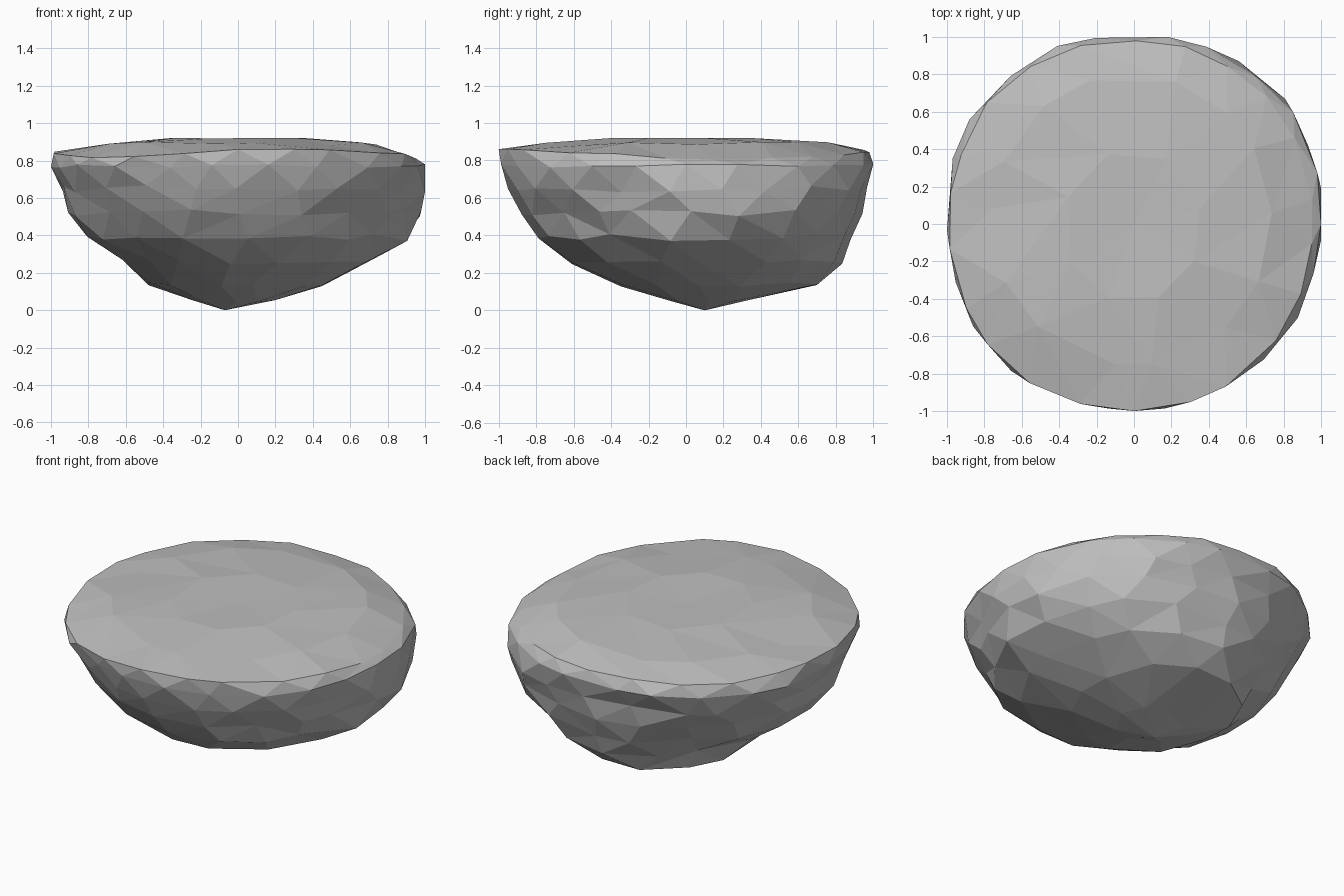
import bpy
import bmesh
import math
import random
from mathutils import Vector

random.seed(11)
cube = bpy.data.objects.get("Cube")
if cube:
    bpy.data.objects.remove(cube, do_unlink=True)

stone = bpy.data.materials.new("grey_stone")
stone.use_nodes = True
grey = (0.52, 0.52, 0.52, 1)
stone.diffuse_color = grey
bsdf = stone.node_tree.nodes["Principled BSDF"]
bsdf.inputs["Base Color"].default_value = grey
bsdf.inputs["Roughness"].default_value = 0.9

# Cross-sections: count, height, left, right, front and back reach, roughness,
# and fullness of the corners (back +x, back -x, front -x, front +x)
ROUND = (1, 1, 1, 1)
SECTIONS = [
    (8, 0.05, -0.24, 0.20, -0.07, 0.32, 0.005, ROUND),
    (12, 0.14, -0.49, 0.46, -0.35, 0.72, 0.012, ROUND),
    (15, 0.26, -0.63, 0.73, -0.62, 0.83, 0.015, (1.03, 0.96, 1, 1)),
    (18, 0.39, -0.81, 0.90, -0.80, 0.88, 0.02, (1.05, 0.97, 1, 0.97)),
    (20, 0.52, -0.90, 0.98, -0.91, 0.93, 0.02, (1.05, 1, 1, 0.95)),
    (22, 0.65, -0.96, 1.01, -0.97, 0.97, 0.02, (1.04, 1.01, 1, 0.96)),
    (22, 0.77, -1.01, 1.01, -1.00, 1.01, 0.012, (1.02, 1.03, 1.01, 0.99)),
    (22, None, -0.99, 0.96, -1.00, 0.98, 0.007, (1.02, 1.03, 1.02, 1.01)),
    (14, 0.895, -0.76, 0.74, -0.75, 0.80, 0.006, ROUND),
    (8, 0.918, -0.38, 0.36, -0.42, 0.40, 0.004, ROUND),
]
# Height of the uneven rim at each eighth turn, starting from +x
RIM = [0.81, 0.82, 0.85, 0.85, 0.85, 0.81, 0.86, 0.85]
# Chipped spots: centre, reach, depth
CHIPS = [
    ((0.18, -0.91, 0.49), 0.20, 0.07),
    ((0.65, -0.72, 0.45), 0.20, 0.04),
    ((0.92, -0.38, 0.62), 0.20, 0.05),
    ((-0.38, -0.88, 0.62), 0.20, 0.03),
    ((0.75, 0.55, 0.30), 0.20, 0.03),
    ((-0.60, 0.62, 0.30), 0.20, 0.03),
    ((0.72, -0.12, 0.90), 0.20, 0.025),
    ((-0.75, 0.02, 0.90), 0.20, 0.025),
    ((0.50, -0.55, 0.90), 0.25, 0.01),
]


def rim_height(angle):
    t = angle / math.tau * 8
    i = math.floor(t)
    return RIM[i % 8] + (RIM[(i + 1) % 8] - RIM[i % 8]) * (t - i)


def chipped(p):
    move = Vector()
    for centre, reach, depth in CHIPS:
        near = max(0, 1 - (p - Vector(centre)).length / reach)
        inward = (Vector((0, 0, 0.6)) - p).normalized()
        if centre[2] > 0.85:
            inward = Vector((0, 0, -1))
        move += inward * depth * near * 1.5
    return p + move


def add_ring(bm, row, section):
    n, z, left, right, front, back, rough, corners = section
    ring = []
    for i in range(n):
        a = (i + 0.5 * (row % 2) + random.uniform(-0.22, 0.22)) * math.tau / n
        corner = corners[math.floor(a / math.tau * 4) % 4]
        r = 1 + (corner - 1) * math.sin(2 * a) ** 2 + random.uniform(-rough, rough)
        x = (left + right) / 2 + (right - left) / 2 * math.cos(a) * r
        y = (front + back) / 2 + (back - front) / 2 * math.sin(a) * r
        h = rim_height(a) if z is None else z
        # Worn flat where the stone reaches its full width
        x, y = max(-1, min(1, x)), max(-1, min(1, y))
        p = Vector((x, y, h + random.uniform(-rough, rough)))
        ring.append((a, bm.verts.new(chipped(p))))
    return ring


def zip_rings(bm, low, high):
    # Join two rings of different counts with triangles, in order of angle
    i = j = 0
    while i < len(low) or j < len(high):
        a = low[i % len(low)][1]
        b = high[j % len(high)][1]
        next_low = low[(i + 1) % len(low)][0] + math.tau * ((i + 1) // len(low))
        next_high = high[(j + 1) % len(high)][0] + math.tau * ((j + 1) // len(high))
        if j >= len(high) or (i < len(low) and next_low < next_high):
            i += 1
            bm.faces.new((a, low[i % len(low)][1], b))
        else:
            j += 1
            bm.faces.new((a, high[j % len(high)][1], b))


def cap(bm, ring, point):
    tip = bm.verts.new(point)
    for k in range(len(ring)):
        bm.faces.new((ring[k][1], ring[(k + 1) % len(ring)][1], tip))


# Boulder: stacked rough rings, closed by a pointed base and a flat top
bm = bmesh.new()
rings = [add_ring(bm, row, s) for row, s in enumerate(SECTIONS)]
for low, high in zip(rings, rings[1:]):
    zip_rings(bm, low, high)
cap(bm, rings[0], (-0.07, 0.10, 0))
cap(bm, rings[-1], (0, 0, 0.91))
bmesh.ops.recalc_face_normals(bm, faces=bm.faces[:])

mesh = bpy.data.meshes.new("boulder")
bm.to_mesh(mesh)
bm.free()
mesh.materials.append(stone)
boulder = bpy.data.objects.new("boulder", mesh)
bpy.context.collection.objects.link(boulder)
